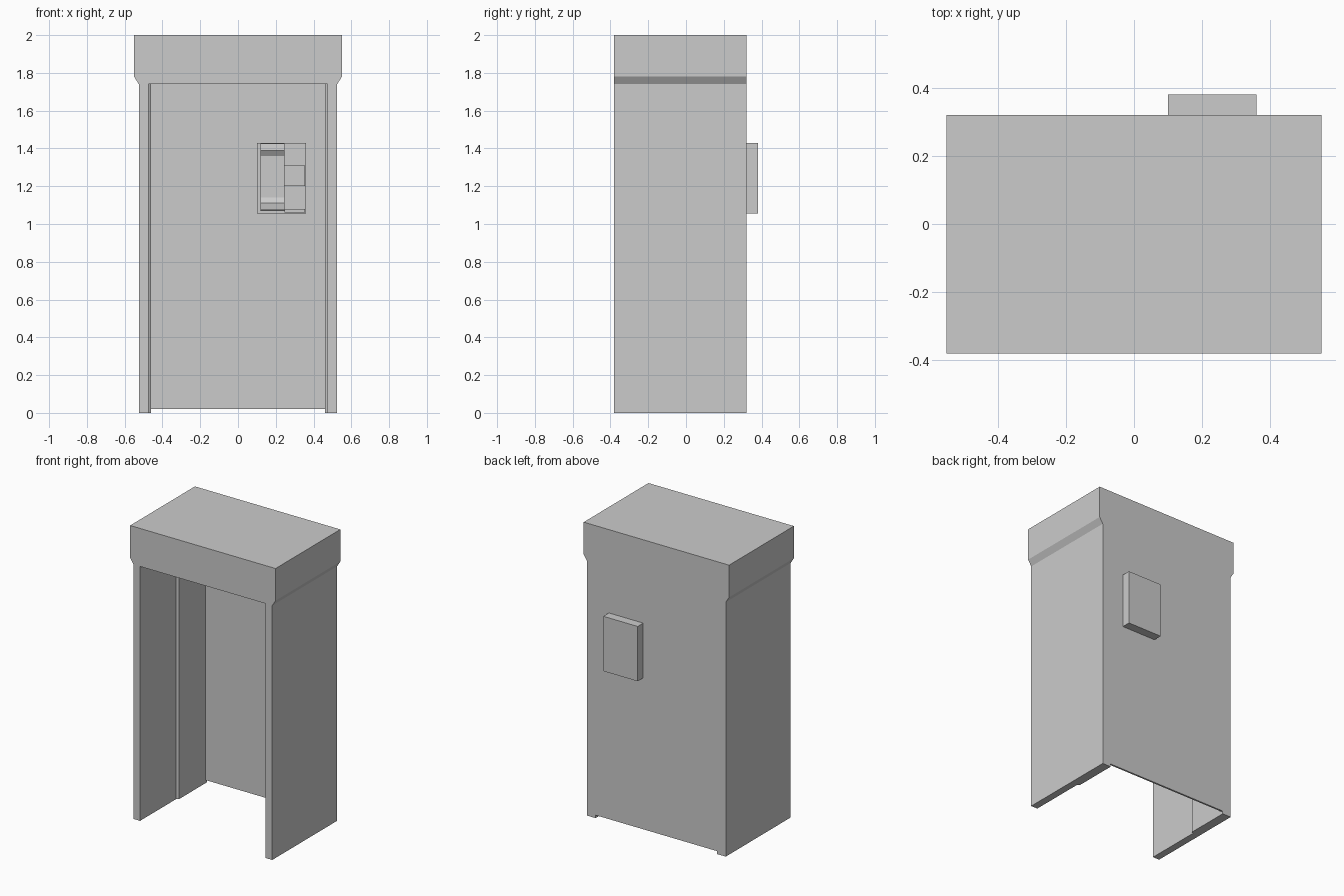
import bpy, bmesh
from mathutils import Vector

if "Cube" in bpy.data.objects:
    bpy.data.objects.remove(bpy.data.objects["Cube"])


def prism(name, points, axis, start, end):
    """Extrude a closed 2D outline along one axis."""
    def place(p, d):
        return {'X': (d, p[0], p[1]), 'Y': (p[0], d, p[1]), 'Z': (p[0], p[1], d)}[axis]
    bm = bmesh.new()
    face = bm.faces.new([bm.verts.new(place(p, start)) for p in points])
    out = bmesh.ops.extrude_face_region(bm, geom=[face])
    shift = Vector(place((0, 0), end - start))
    verts = [g for g in out['geom'] if isinstance(g, bmesh.types.BMVert)]
    bmesh.ops.translate(bm, verts=verts, vec=shift)
    bmesh.ops.recalc_face_normals(bm, faces=bm.faces)
    mesh = bpy.data.meshes.new(name)
    bm.to_mesh(mesh)
    bm.free()
    obj = bpy.data.objects.new(name, mesh)
    bpy.context.collection.objects.link(obj)
    return obj


def box(name, x, y, z):
    return prism(name, [(x[0], z[0]), (x[1], z[0]), (x[1], z[1]), (x[0], z[1])], 'Y', *y)


FRONT, BACK = -0.38, 0.32

# Side walls, slightly thicker towards the back
wall = [(0.525, FRONT), (0.475, FRONT), (0.475, 0.01), (0.46, 0.02), (0.46, BACK), (0.525, BACK)]
for side, s in (("left", -1), ("right", 1)):
    prism(side + "_wall", [(s * x, y) for x, y in wall], 'Z', 0, 1.75)

# Thin back wall, raised off the ground with sloped lower corners
prism("back_wall", [(-0.485, 0), (-0.46, 0.02), (0.46, 0.02), (0.485, 0),
                    (0.485, 1.75), (-0.485, 1.75)], 'Y', BACK - 0.012, BACK)

# Roof block with chamfered lower side edges
prism("roof", [(-0.525, 1.74), (0.525, 1.74), (0.55, 1.78), (0.55, 2.0),
               (-0.55, 2.0), (-0.55, 1.78)], 'Y', FRONT, BACK)

# Telephone housing passing through the back wall
box("phone_housing", (0.10, 0.36), (0.28, 0.38), (1.055, 1.43))
box("phone_panel", (0.245, 0.355), (0.265, 0.285), (1.20, 1.31))
box("phone_tray", (0.245, 0.355), (0.25, 0.285), (1.06, 1.08))

# Handset with thicker, sloped ends
prism("handset", [(0.285, 1.07), (0.24, 1.075), (0.235, 1.11), (0.255, 1.14),
                  (0.255, 1.36), (0.235, 1.39), (0.24, 1.425), (0.285, 1.43)],
      'X', 0.12, 0.245)
